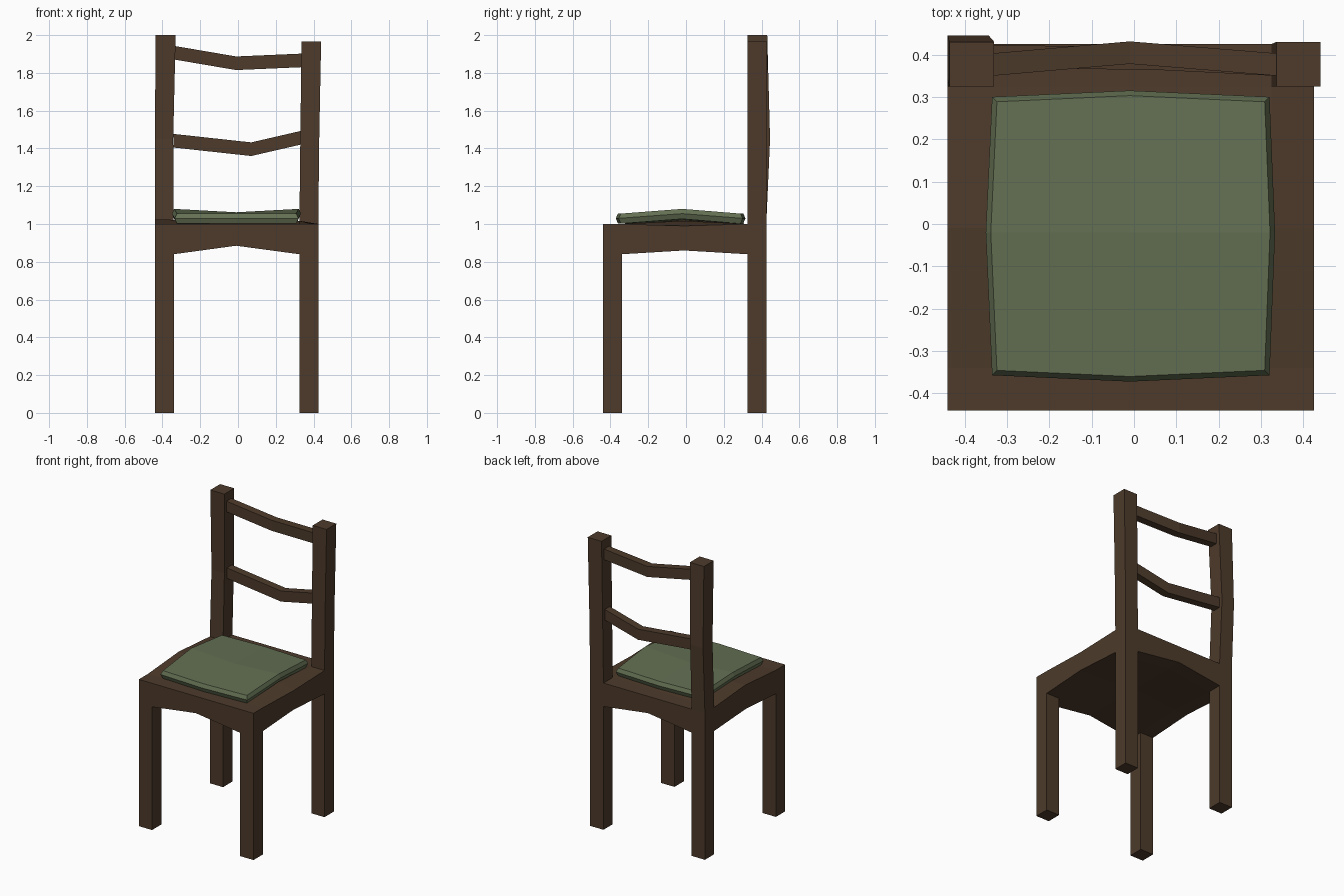
import bpy, bmesh

if "Cube" in bpy.data.objects:
    bpy.data.objects.remove(bpy.data.objects["Cube"])


def material(name, color):
    m = bpy.data.materials.new(name)
    m.diffuse_color = color
    m.use_nodes = True
    m.node_tree.nodes["Principled BSDF"].inputs["Base Color"].default_value = m.diffuse_color
    return m


WOOD = material("dark_wood", (0.075, 0.043, 0.024, 1))
CLOTH = material("green_cloth", (0.125, 0.16, 0.085, 1))


def finish(name, bm, mat):
    bmesh.ops.remove_doubles(bm, verts=bm.verts, dist=1e-5)
    bmesh.ops.recalc_face_normals(bm, faces=bm.faces)
    me = bpy.data.meshes.new(name)
    bm.to_mesh(me)
    bm.free()
    me.materials.append(mat)
    ob = bpy.data.objects.new(name, me)
    bpy.context.collection.objects.link(ob)
    return ob


def bridge(bm, rings):
    vs = [[bm.verts.new(p) for p in r] for r in rings]
    for a, b in zip(vs, vs[1:]):
        n = len(a)
        for i in range(n):
            bm.faces.new((a[i], a[(i + 1) % n], b[(i + 1) % n], b[i]))
    return vs


def column(name, sections, cap):
    # sections: (x0, x1, y0, y1, z); only the free end is capped
    bm = bmesh.new()
    vs = bridge(bm, [[(a, c, z), (b, c, z), (b, d, z), (a, d, z)]
                     for a, b, c, d, z in sections])
    bm.faces.new(vs[cap])
    finish(name, bm, WOOD)


def slat(name, sections):
    # sections: (x, y_front, z_bottom); ends meet the posts
    bm = bmesh.new()
    bridge(bm, [[(x, y, z), (x, y + .053, z), (x, y + .053, z + .072), (x, y, z + .072)]
                for x, y, z in sections])
    finish(name, bm, WOOD)


# seat block with arched lower edges and slightly warped top
C = [-.44, -.34, -.01, .325, .425]
TOP_MID = [1.025, 1.022, 1.025, 1.017, .99]


def low(i, j):
    if i == 2:
        return .885
    return .86 if j == 2 else .84


bm = bmesh.new()
top = [[bm.verts.new((C[i], C[j], TOP_MID[i] if j == 2 else 1.0)) for j in range(5)] for i in range(5)]
bot = [[bm.verts.new((C[i], C[j], low(i, j))) for j in range(5)] for i in range(5)]
for i in range(4):
    for j in range(4):
        quad = [(i, j), (i + 1, j), (i + 1, j + 1), (i, j + 1)]
        if not (j == 3 and i in (0, 3)):
            bm.faces.new([top[a][b] for a, b in quad])
        if not (j in (0, 3) and i in (0, 3)):
            bm.faces.new([bot[a][b] for a, b in reversed(quad)])
for k in range(4):
    for e in (0, 4):
        bm.faces.new((bot[k][e], bot[k + 1][e], top[k + 1][e], top[k][e]))
        bm.faces.new((bot[e][k], bot[e][k + 1], top[e][k + 1], top[e][k]))
finish("seat", bm, WOOD)

# legs
for yname, j in (("front", 0), ("back", 3)):
    for xname, i in (("left", 0), ("right", 3)):
        s = (C[i], C[i + 1], C[j], C[j + 1])
        column(f"{yname}_{xname}_leg", [s + (0,), s + (.84,)], 0)

# back posts
column("left_back_post", [(-.44, -.34, .325, .425, 1), (-.44, -.343, .343, .445, 1.45),
                          (-.436, -.33, .325, .43, 2)], -1)
column("right_back_post", [(.325, .425, .325, .425, 1), (.33, .43, .325, .427, 1.45),
                           (.336, .44, .325, .43, 1.965)], -1)

# back slats
slat("upper_slat", [(-.333, .35, 1.87), (-.01, .378, 1.815), (.335, .35, 1.83)])
slat("lower_slat", [(-.342, .37, 1.405), (.07, .363, 1.36), (.33, .35, 1.42)])

# cushion
OUTLINE = [(-.335, -.357), (-.01, -.372), (.32, -.357), (.333, -.02),
           (.32, .3), (-.01, .315), (-.335, .3), (-.35, -.02)]


def ring(scale, z):
    return [(-.008 + (x + .008) * scale, -.028 + (y + .028) * scale,
             z + (.025 if k in (3, 7) else 0)) for k, (x, y) in enumerate(OUTLINE)]


bm = bmesh.new()
rings = bridge(bm, [ring(.965, 1.002), ring(1, 1.03), ring(.965, 1.055)])
for r, z in ((rings[0], 1.012), (rings[-1], 1.062)):
    c = bm.verts.new((-.01, -.02, z))
    for k in (1, 3, 5, 7):
        bm.faces.new((c, r[k], r[(k + 1) % 8], r[(k + 2) % 8]))
finish("cushion", bm, CLOTH)
